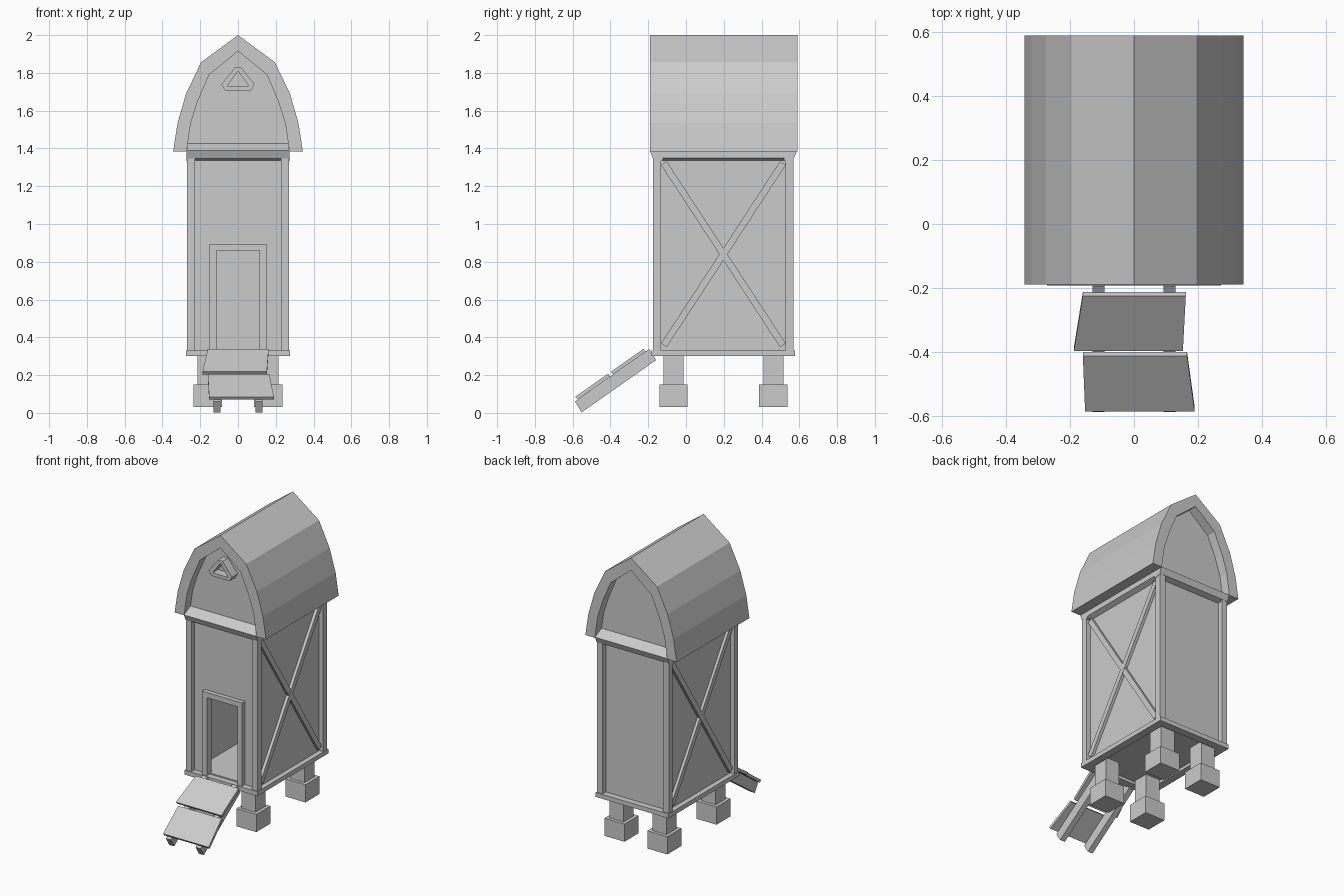
import bpy, bmesh, math
from mathutils import Vector, Matrix

if "Cube" in bpy.data.objects:
    bpy.data.objects.remove(bpy.data.objects["Cube"])

CY = 0.198  # middle of the hut along y


def solid(name, loops, mat=None):
    """Closed solid skinned between two matching vertex loops."""
    bm = bmesh.new()
    a, b = [[bm.verts.new(p) for p in loop] for loop in loops]
    n = len(a)
    bm.faces.new(a)
    bm.faces.new(b[::-1])
    for i in range(n):
        j = (i + 1) % n
        bm.faces.new((a[i], b[i], b[j], a[j]))
    if mat:
        bm.transform(mat)
    bmesh.ops.recalc_face_normals(bm, faces=bm.faces)
    me = bpy.data.meshes.new(name)
    bm.to_mesh(me)
    bm.free()
    ob = bpy.data.objects.new(name, me)
    bpy.context.collection.objects.link(ob)
    return ob


def along_y(name, pts, y0, y1):
    return solid(name, [[(x, y, z) for x, z in pts] for y in (y0, y1)])


def along_x(name, pts, x0, x1):
    return solid(name, [[(x, y, z) for y, z in pts] for x in (x0, x1)])


def box(name, x0, x1, y0, y1, z0, z1):
    return along_y(name, [(x0, z0), (x1, z0), (x1, z1), (x0, z1)], y0, y1)


def mirror_x(pts):
    """Right half listed from apex to eave -> full outline, left to right."""
    return [(-x, z) for x, z in pts[:0:-1]] + pts


# Barrel roof shell
outer = mirror_x([(0, 2.0), (.195, 1.857), (.275, 1.69), (.32, 1.535), (.343, 1.385)])
inner = mirror_x([(0, 1.915), (.153, 1.79), (.213, 1.65), (.25, 1.535), (.272, 1.385)])
along_y("roof", outer + inner[::-1], -.19, .59)

# Gable ends, closed up to the roof lining
along_y("front_gable", inner, -.13, -.11)
along_y("back_gable", inner, .506, .526)

# Triangular gable window frame: three boards round an opening
win_out = [(-.07, 1.708), (.07, 1.708), (.088, 1.74), (.017, 1.828), (-.017, 1.828), (-.088, 1.74)]
win_in = [(-.058, 1.73), (.058, 1.73), (0, 1.81)]
for i, name in enumerate(("window_sill", "window_right_board", "window_left_board")):
    o0, o1 = win_out[2 * i], win_out[2 * i + 1]
    prev = win_out[2 * i - 1]
    along_y(name, [prev, o0, o1, win_in[(i + 1) % 3], win_in[i]], -.19, -.125)

# Walls, the front one with a doorway
Z0, Z1 = .33, 1.39
along_y("front_wall", [(-.24, Z0), (-.115, Z0), (-.115, .86), (.115, .86), (.115, Z0),
                       (.24, Z0), (.24, Z1), (-.24, Z1)], -.14, -.12)
box("back_wall", -.24, .24, .516, .536, Z0, Z1)
for s, side in ((-1, "left"), (1, "right")):
    box(side + "_wall", *sorted((s * .22, s * .24)), -.14, .536, Z0, Z1)
box("floor", -.24, .24, -.14, .536, .32, .338)

# Door surround
along_y("door_frame", [(-.152, Z0), (-.115, Z0), (-.115, .86), (.115, .86), (.115, Z0),
                       (.15, Z0), (.15, .895), (-.152, .895)], -.17, -.12)

# Sill frame
for s, side in ((-1, "left"), (1, "right")):
    box(side + "_sill", *sorted((s * .222, s * .274)), -.182, .578, .30, .33)
for s, side in ((-1, "front"), (1, "back")):
    box(side + "_sill", -.222, .222, *sorted((CY + s * .328, CY + s * .38)), .30, .33)

# Sloping top trim at the ends, plain rails below the eaves
prof = [(.32, 1.432), (.39, 1.388), (.373, 1.348), (.335, 1.334), (.32, 1.334)]
for s, side in ((-1, "front"), (1, "back")):
    along_x(side + "_top_trim", [(CY + s * d, z) for d, z in prof], -.272, .272)
rail = [(.225, 1.39), (.272, 1.39), (.272, 1.35), (.24, 1.335), (.225, 1.335)]
for s, side in ((-1, "left"), (1, "right")):
    along_y(side + "_eave_rail", [(s * x, z) for x, z in rail], -.165, .561)

# Corner posts, legs and footings
for sx, a in ((-1, "left"), (1, "right")):
    for sy, b in ((-1, "front"), (1, "back")):
        box(f"{b}_{a}_corner_post", *sorted((sx * .227, sx * .27)),
            *sorted((CY + sy * .33, CY + sy * .372)), .33, 1.35)
        x, y = sx * .161, CY + sy * .264
        box(f"{b}_{a}_leg", x - .053, x + .053, y - .053, y + .053, .14, .325)
        box(f"{b}_{a}_footing", x - .075, x + .075, y - .075, y + .075, .03, .15)

# Crossed braces on both sides
half = Vector((.315, .482))
for sx, side in ((-1, "left"), (1, "right")):
    for k, up in ((1, "rising"), (-1, "falling")):
        d = Vector((half.x, half.y * k))
        n = Vector((-d.y, d.x)).normalized() * .018
        c = Vector((CY, .84))
        along_x(f"{side}_{up}_brace", [c - d - n, c + d - n, c + d + n, c - d + n],
                sx * .235, sx * (.26 if k == 1 else .258))

# Entrance ramp: two rails with two skewed boards
for s, side in ((-1, "left"), (1, "right")):
    along_x(side + "_ramp_rail", [(-.588, .06), (-.552, .003), (-.158, .28), (-.195, .338)],
            s * .093, s * .13)
for name, top, bottom, y1, y0 in (("upper_ramp_board", (-.16, .162), (-.188, .153), -.225, -.397),
                                  ("lower_ramp_board", (-.16, .166), (-.153, .19), -.413, -.586)):
    plan = [(bottom[0], y0), (bottom[1], y0), (top[1], y1), (top[0], y1)]
    low = [(x, y + .012, .062 + (y + .588) * .703 + .007) for x, y in plan]
    high = [(x, y, .062 + (y + .588) * .703 + .022) for x, y in plan]
    solid(name, [low, high])
